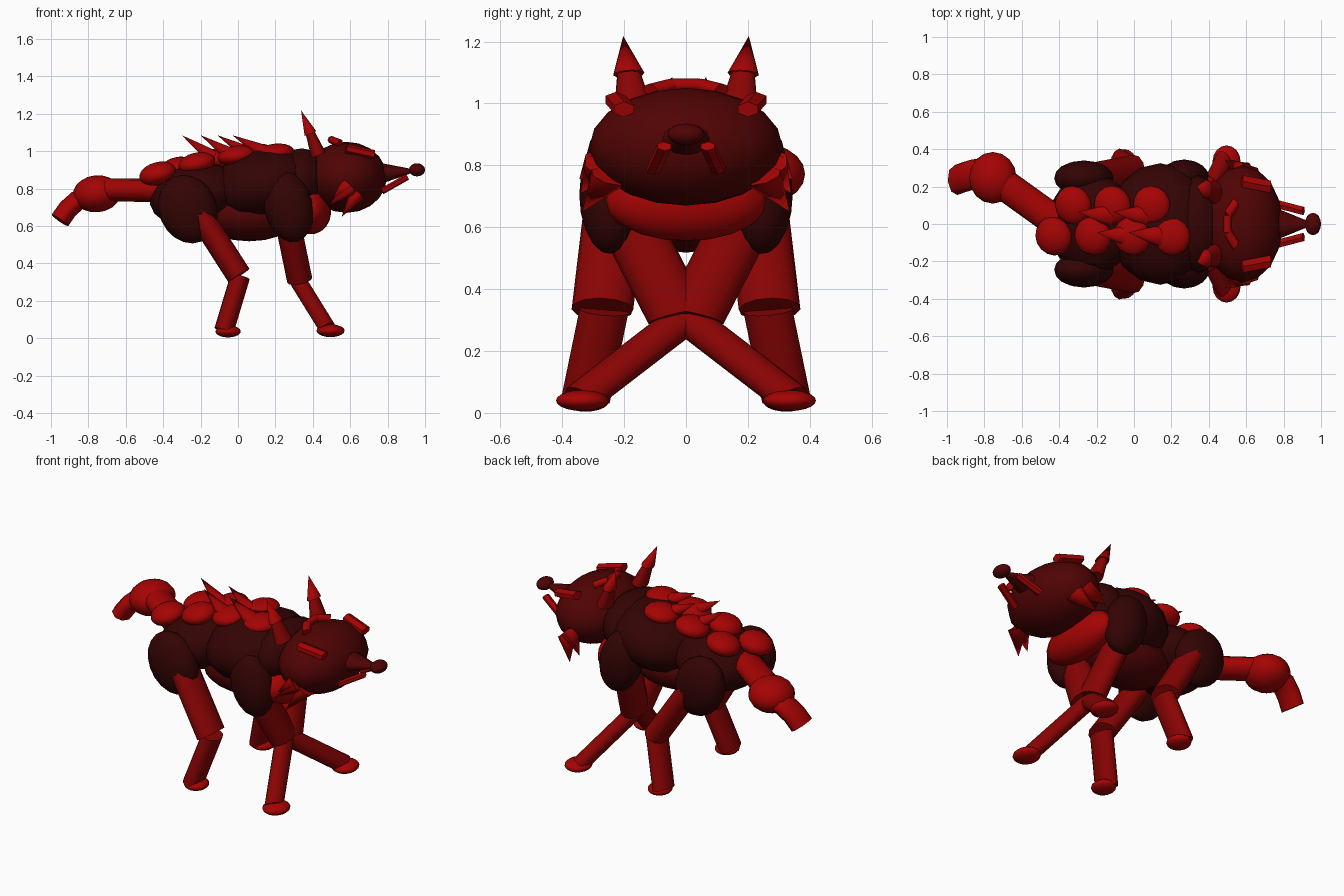
import bpy
import math
from mathutils import Matrix, Vector

cube = bpy.data.objects.get("Cube")
if cube:
    bpy.data.objects.remove(cube, do_unlink=True)

WIDEN = 1.5  # round parts are broadened sideways


def material(name, color):
    m = bpy.data.materials.new(name)
    m.use_nodes = True
    m.diffuse_color = color
    m.node_tree.nodes["Principled BSDF"].inputs["Base Color"].default_value = color
    return m


RED = material("bright red", (0.38, 0.001, 0.001, 1))
LEG = material("deep red", (0.25, 0.001, 0.001, 1))
HEAD = material("maroon", (0.08, 0.001, 0.001, 1))
BODY = material("dark brown", (0.034, 0.001, 0.001, 1))


def finish(name, mat):
    ob = bpy.context.object
    ob.name = ob.data.name = name
    ob.data.materials.append(mat)
    bpy.ops.object.shade_smooth_by_angle(angle=math.radians(50))
    return ob


def ellipsoid(name, center, radii, mat, pitch=0, yaw=0):
    bpy.ops.mesh.primitive_uv_sphere_add(segments=16, ring_count=10)
    ob = finish(name, mat)
    turn = Matrix.Rotation(yaw, 4, 'Z') @ Matrix.Rotation(pitch, 4, 'Y')
    ob.data.transform(Matrix.Translation(center) @ turn @ Matrix.Diagonal((*radii, 1)))


def rod(name, start, end, r1, r2, mat, sides=12):
    # Tapered cylinder from start to end, broadened along y
    a, b = (Vector((p[0], p[1] / WIDEN, p[2])) for p in (start, end))
    axis = b - a
    bpy.ops.mesh.primitive_cone_add(vertices=sides, radius1=r1, radius2=r2, depth=axis.length)
    ob = finish(name, mat)
    turn = axis.to_track_quat('Z', 'Y').to_matrix().to_4x4()
    ob.data.transform(Matrix.Diagonal((1, WIDEN, 1, 1)) @ Matrix.Translation((a + b) / 2) @ turn)


# Trunk
ellipsoid("chest", (0.14, 0, 0.822), (0.285, 0.325, 0.193), BODY, -0.2)
ellipsoid("rump", (-0.22, 0, 0.765), (0.255, 0.26, 0.165), BODY, -0.2)
ellipsoid("neck", (0.34, 0, 0.85), (0.14, 0.26, 0.165), BODY)
ellipsoid("belly", (0.06, 0, 0.66), (0.27, 0.2, 0.142), HEAD)
ellipsoid("throat", (0.385, 0, 0.685), (0.112, 0.265, 0.13), RED, -0.2)

# Head
ellipsoid("head", (0.58, 0, 0.86), (0.216, 0.312, 0.19), HEAD)
rod("snout", (0.74, 0, 0.88), (0.94, 0, 0.895), 0.062, 0.008, HEAD)
ellipsoid("nose", (0.957, 0, 0.9), (0.043, 0.06, 0.035), HEAD)

# Forehead ridge
ridge = [(0.545, -0.115, 1.043), (0.5, -0.045, 1.06), (0.5, 0.045, 1.06), (0.545, 0.115, 1.043)]
for i in range(3):
    rod(f"forehead_ridge_{i + 1}", ridge[i], ridge[i + 1], 0.021, 0.021, RED, 8)

# Paired parts
for side, tag in ((-1, "near"), (1, "far")):
    def at(x, y, z):
        return (x, side * y, z)

    # Haunches and shoulders
    ellipsoid(f"haunch_{tag}", at(-0.268, 0.245, 0.69), (0.155, 0.095, 0.188), BODY, -0.4)
    ellipsoid(f"shoulder_{tag}", at(0.268, 0.245, 0.705), (0.13, 0.1, 0.195), BODY, -0.25)

    # Hind leg
    rod(f"hind_thigh_{tag}", at(-0.21, 0.23, 0.67), at(0.005, 0.27, 0.335), 0.067, 0.067, LEG)
    rod(f"hind_shin_{tag}", at(0.012, 0.265, 0.33), at(-0.075, 0.325, 0.04), 0.053, 0.053, LEG)
    ellipsoid(f"hind_foot_{tag}", at(-0.053, 0.325, 0.036), (0.068, 0.075, 0.032), RED)

    # Fore leg
    rod(f"fore_upper_leg_{tag}", at(0.26, 0.2, 0.65), at(0.33, 0.025, 0.31), 0.068, 0.068, LEG)
    rod(f"fore_lower_leg_{tag}", at(0.325, 0.01, 0.3), at(0.48, 0.335, 0.05), 0.046, 0.046, LEG)
    ellipsoid(f"fore_foot_{tag}", at(0.495, 0.335, 0.04), (0.075, 0.085, 0.034), RED)

    # Ear with its pointed tip
    rod(f"ear_base_{tag}", at(0.43, 0.17, 0.98), at(0.385, 0.185, 1.1), 0.042, 0.025, LEG, 10)
    rod(f"ear_tip_{tag}", at(0.387, 0.185, 1.095), at(0.337, 0.203, 1.218), 0.034, 0, RED, 10)

    # Brow, whisker and cheek spikes
    rod(f"brow_{tag}", at(0.578, 0.228, 1.013), at(0.728, 0.2, 0.981), 0.025, 0.025, RED, 6)
    rod(f"whisker_{tag}", at(0.77, 0.105, 0.785), at(0.905, 0.07, 0.862), 0.017, 0.017, RED, 6)
    spikes = [((0.6, 0.265, 0.8), (0.485, 0.34, 0.71)),
              ((0.635, 0.245, 0.765), (0.555, 0.335, 0.65)),
              ((0.58, 0.27, 0.81), (0.51, 0.345, 0.755))]
    for i, (root, tip) in enumerate(spikes):
        rod(f"cheek_spike_{tag}_{i + 1}", at(*root), at(*tip), 0.045, 0, RED, 8)

# Back plates, alternating about the spine
for i in range(7):
    x = -0.43 + 0.105 * i
    y = -0.065 if i % 2 == 0 else 0.1
    z = 0.88 + 0.112 * math.sin(math.pi / 2 * i / 6)
    thickness = 0.06 - 0.002 * i
    ellipsoid(f"back_plate_{i + 1}", (x, y, z), (0.1, 0.105, thickness), RED, -0.3 + 0.03 * i, 0.4)

# Swept spikes on the back
for i, tip_x in enumerate((-0.3, -0.2, -0.11, -0.03)):
    y = 0.065 if i % 2 == 0 else -0.045
    rod(f"back_spike_{i + 1}", (tip_x + 0.17, y - 0.02, 0.965 + 0.01 * i), (tip_x, y, 1.085),
        0.04, 0, RED, 8)

# Tail
rod("tail_base", (-0.4, 0.0, 0.79), (-0.72, 0.23, 0.793), 0.062, 0.062, RED)
ellipsoid("tail_bulb", (-0.755, 0.247, 0.772), (0.128, 0.138, 0.099), RED, -0.1)
curve = bpy.data.curves.new("tail_tip", 'CURVE')
curve.dimensions = '3D'
curve.bevel_depth = 0.054
curve.bevel_resolution = 2
curve.use_fill_caps = True
spline = curve.splines.new('POLY')
path = [(-0.77, 0.27, 0.77), (-0.86, 0.265, 0.735), (-0.91, 0.25, 0.69), (-0.952, 0.235, 0.63)]
spline.points.add(len(path) - 1)
for point, (x, y, z) in zip(spline.points, path):
    point.co = (x, y / WIDEN, z, 1)
tail_tip = bpy.data.objects.new("tail_tip", curve)
tail_tip.scale.y = WIDEN
curve.materials.append(RED)
bpy.context.collection.objects.link(tail_tip)
